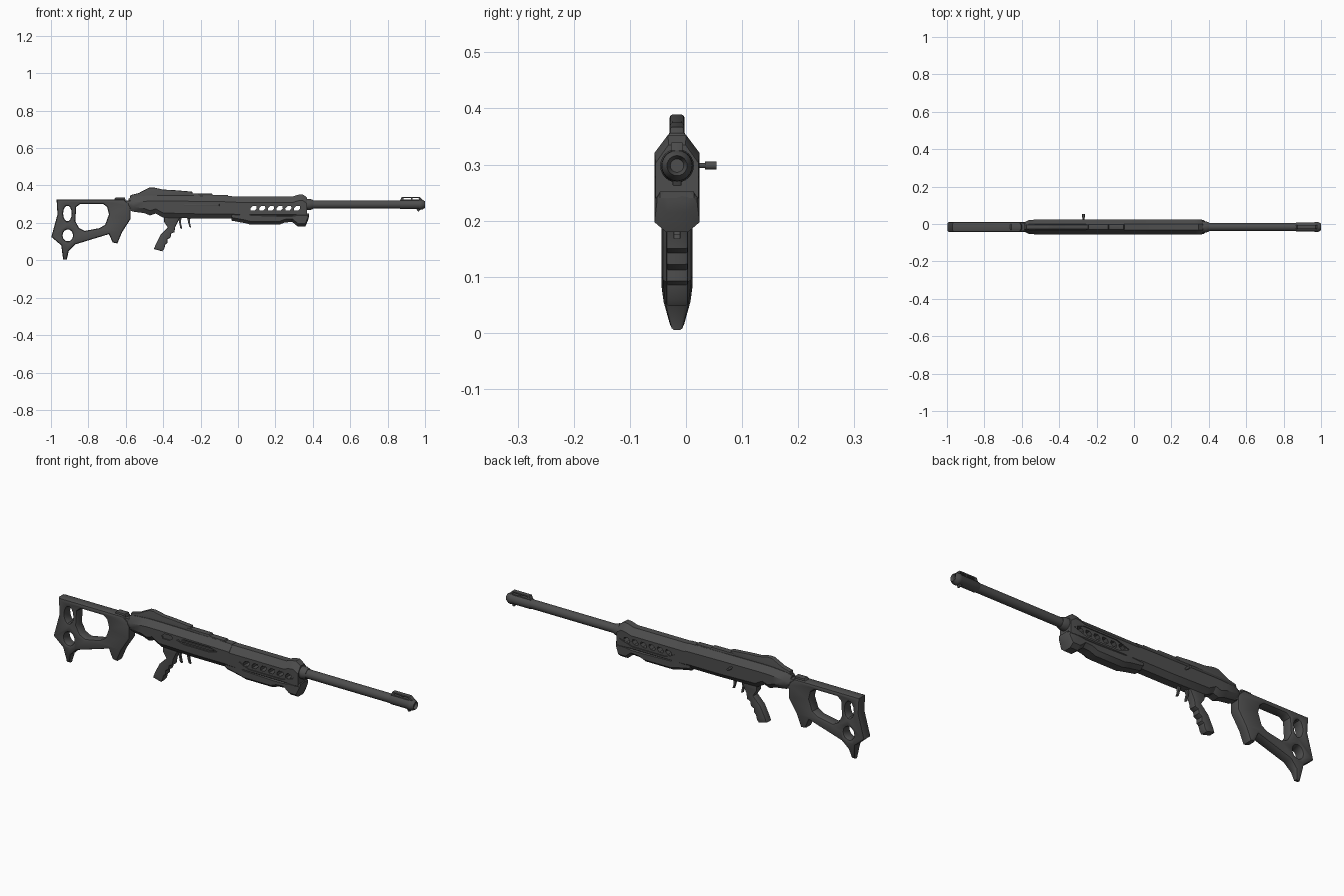
import bpy, bmesh
from math import sin, cos, pi
from mathutils import Matrix

if "Cube" in bpy.data.objects:
    bpy.data.objects.remove(bpy.data.objects["Cube"])

MID = -0.016      # centre plane of the body
BORE = 0.298      # height of the barrel axis

mat = bpy.data.materials.new("dark gunmetal")
mat.use_nodes = True
mat.diffuse_color = (0.075, 0.075, 0.075, 1)
mat.node_tree.nodes["Principled BSDF"].inputs["Base Color"].default_value = mat.diffuse_color


def finish(obj, angle=35):
    bpy.ops.object.select_all(action='DESELECT')
    obj.select_set(True)
    bpy.context.view_layer.objects.active = obj
    obj.data.materials.clear()
    obj.data.materials.append(mat)
    bpy.ops.object.shade_smooth_by_angle(angle=angle * pi / 180)
    return obj


def from_bmesh(name, bm):
    bmesh.ops.recalc_face_normals(bm, faces=bm.faces)
    mesh = bpy.data.meshes.new(name)
    bm.to_mesh(mesh)
    bm.free()
    obj = bpy.data.objects.new(name, mesh)
    bpy.context.collection.objects.link(obj)
    return obj


def profile(name, outline, half, bevel, holes=(), y=MID, shape=None):
    """Side outline with holes, given thickness and chamfered edges."""
    curve = bpy.data.curves.new(name, 'CURVE')
    curve.dimensions = '2D'
    curve.fill_mode = 'BOTH'
    curve.extrude, curve.bevel_depth = half - bevel, bevel
    curve.offset, curve.bevel_resolution = -bevel, 1
    for loop in (outline, *holes):
        spline = curve.splines.new('POLY')
        spline.points.add(len(loop) - 1)
        for p, (x, z) in zip(spline.points, loop):
            p.co = (x, z, 0, 1)
        spline.use_cyclic_u = True
    temp = bpy.data.objects.new(name + "_curve", curve)
    bpy.context.collection.objects.link(temp)
    bpy.context.view_layer.update()
    mesh = bpy.data.meshes.new_from_object(temp.evaluated_get(bpy.context.evaluated_depsgraph_get()))
    bpy.data.objects.remove(temp)
    mesh.transform(Matrix.Rotation(pi / 2, 4, 'X'))
    bm = bmesh.new()
    bm.from_mesh(mesh)
    bmesh.ops.remove_doubles(bm, verts=bm.verts, dist=0.0002)
    for v in bm.verts:
        v.co.y = v.co.y * (shape(v.co) if shape else 1) + y
    return finish(from_bmesh(name, bm))


def loft(name, stations, top, chamfer, low):
    """Eight-sided body through stations of (x, bottom, top, half width)."""
    bm = bmesh.new()
    rings = []
    for x, zb, zt, w in stations:
        side = [(w * top, zt), (w, zt - chamfer), (w, zb + low), (w * 0.5, zb)]
        pts = side + [(-y, z) for y, z in reversed(side)]
        rings.append([bm.verts.new((x, MID + y, z)) for y, z in pts])
    for a, b in zip(rings, rings[1:]):
        for i in range(8):
            j = (i + 1) % 8
            bm.faces.new((a[i], a[j], b[j], b[i]))
    bm.faces.new(rings[0])
    bm.faces.new(rings[-1])
    return from_bmesh(name, bm)


def turned(name, steps, sides=24):
    """Round part about the bore from (x, radius) steps."""
    bm = bmesh.new()
    rings = [[bm.verts.new((x, MID + r * cos(2 * pi * i / sides), BORE + r * sin(2 * pi * i / sides)))
              for i in range(sides)] for x, r in steps]
    for a, b in zip(rings, rings[1:]):
        for i in range(sides):
            j = (i + 1) % sides
            bm.faces.new((a[i], a[j], b[j], b[i]))
    bm.faces.new(rings[0])
    bm.faces.new(rings[-1])
    return finish(from_bmesh(name, bm))


def cut(obj, prisms):
    """Cut skewed prisms of (x, z, half length, half height, y from, y to)."""
    for x, z, hx, hz, y0, y1 in prisms:
        bm = bmesh.new()
        s = hz * 0.4
        loop = [(-hx, 0), (-hx * .6 - s, -hz), (hx * .6 - s, -hz), (hx, 0), (hx * .6 + s, hz), (-hx * .6 + s, hz)]
        ends = [[bm.verts.new((x + a, y, z + b)) for a, b in loop] for y in (y0, y1)]
        for i in range(6):
            j = (i + 1) % 6
            bm.faces.new((ends[0][i], ends[0][j], ends[1][j], ends[1][i]))
        for e in ends:
            bm.faces.new(e)
        tool = from_bmesh("cutter", bm)
        mod = obj.modifiers.new("cut", 'BOOLEAN')
        mod.operation, mod.solver, mod.object = 'DIFFERENCE', 'EXACT', tool
        bpy.context.view_layer.objects.active = obj
        bpy.ops.object.modifier_apply(modifier=mod.name)
        bpy.data.objects.remove(tool)
    return finish(obj, 30)


def oval(x, z, rx, rz, n=14):
    return [(x + rx * cos(2 * pi * i / n), z + rz * sin(2 * pi * i / n)) for i in range(n)]


# Skeleton stock, thinner towards its toe
profile("stock", [(-.97, .325), (-.965, .245), (-.998, .125), (-.945, .08), (-.935, .005), (-.915, .005),
                  (-.905, .05), (-.87, .085), (-.69, .14), (-.67, .095), (-.645, .09), (-.62, .15),
                  (-.575, .22), (-.575, .295), (-.61, .325)], .028, .011,
        [[(-.865, .285), (-.845, .3), (-.72, .3), (-.7, .285), (-.69, .245), (-.71, .19), (-.74, .172),
          (-.82, .157), (-.85, .172), (-.87, .21)],
         oval(-.912, .25, .023, .042), oval(-.91, .133, .028, .032)],
        shape=lambda c: min(1, .3 + max(c.z, 0) * 10))
profile("stock_hinge_cap", [(-.665, .32), (-.655, .335), (-.605, .335), (-.6, .32)], .016, .004)
profile("stock_joint", [(-.61, .27), (-.61, .32), (-.55, .32), (-.55, .265)], .022, .006)

# Receiver with slot on the right side
receiver = loft("receiver", [(-.585, .27, .33, .026), (-.56, .26, .34, .038), (-.5, .252, .345, .04),
                             (-.47, .24, .347, .04), (-.44, .25, .347, .04), (-.4, .228, .347, .04),
                             (-.2, .223, .345, .04), (-.01, .223, .342, .04)], .4, .03, .025)
cut(receiver, [(-.19, .295, .115, .012, MID - .06, MID - .032),
               (-.355, .295, .03, .013, MID - .06, MID - .034)])
profile("slot_rod", [(-.29, .291), (-.29, .3), (-.1, .3), (-.1, .291)], .004, .001, y=MID - .034)

# Raised spine along the receiver
profile("spine", [(-.58, .325), (-.575, .348), (-.53, .36), (-.475, .388), (-.45, .389), (-.4, .378),
                  (-.34, .375), (-.245, .367), (-.24, .33)], .013, .005)
profile("top_rail", [(-.26, .33), (-.26, .357), (-.14, .356), (-.135, .35), (-.055, .349), (-.045, .33)],
        .015, .003)

# Vented handguard
guard = loft("handguard", [(-.02, .225, .34, .04), (.29, .225, .34, .04), (.32, .223, .35, .04),
                           (.345, .222, .353, .04), (.37, .222, .335, .038)], .4, .032, .02)
vents = [(.083 + .0465 * i, .277, .017, .012, MID - .1, MID + .1) for i in range(6)]
panels = [(.2, .277, .155, .023, MID + s * .035, MID + s * .06) for s in (-1, 1)]
cut(guard, panels + vents)

# Fore-end grip and chin below the handguard
finish(loft("fore_grip", [(-.035, .212, .265, .036), (.04, .198, .262, .04), (.07, .19, .25, .04),
                          (.22, .19, .245, .04), (.25, .202, .245, .04), (.29, .205, .245, .04),
                          (.32, .18, .25, .04), (.36, .18, .25, .04), (.375, .215, .25, .036),
                          (.38, .235, .25, .03)], .8, .01, .017), 30)

# Barrel, collar and muzzle
turned("barrel", [(.34, .022), (.92, .022)])
turned("collar", [(.36, .03), (.385, .03), (.402, .024)])
turned("muzzle", [(.865, .022), (.87, .025), (.965, .025), (.972, .028), (.985, .027), (.999, .018), (.985, .012)])

# Front sight frame, with an open gap under the bar
profile("front_sight", [(.865, .315), (.875, .339), (.97, .339), (.985, .325), (.985, .31)], .011, .002,
        [[(.885, .326), (.885, .332), (.925, .332), (.925, .326)],
         [(.933, .326), (.933, .332), (.965, .332), (.968, .326)]])
profile("muzzle_lug", [(.95, .278), (.962, .262), (.968, .262), (.975, .278)], .008, .002)

# Pistol grip with finger grooves
profile("pistol_grip", [(-.395, .24), (-.395, .205), (-.375, .175), (-.415, .135), (-.44, .085), (-.45, .06),
                        (-.405, .048), (-.395, .06), (-.388, .085), (-.378, .092), (-.378, .112),
                        (-.36, .122), (-.358, .142), (-.34, .15), (-.335, .18), (-.32, .21),
                        (-.305, .24)], .02, .006)

# Trigger and the small lever ahead of it
for name, x, drop in (("trigger", -.31, .17), ("release_lever", -.262, .178)):
    profile(name, [(x - .012, .235), (x - .004, .2), (x + .002, drop), (x + .012, drop - .003),
                   (x + .005, .2), (x + .008, .235)], .006, .0015)

# Charging handle on the left side
for name, r, y0, y1 in (("handle_stem", .0045, .015, .04), ("handle_knob", .007, .034, .054)):
    bpy.ops.mesh.primitive_cylinder_add(vertices=14, radius=r, depth=y1 - y0,
                                        location=(-.27, (y0 + y1) / 2, BORE), rotation=(pi / 2, 0, 0))
    bpy.context.object.name = name
    finish(bpy.context.object)
